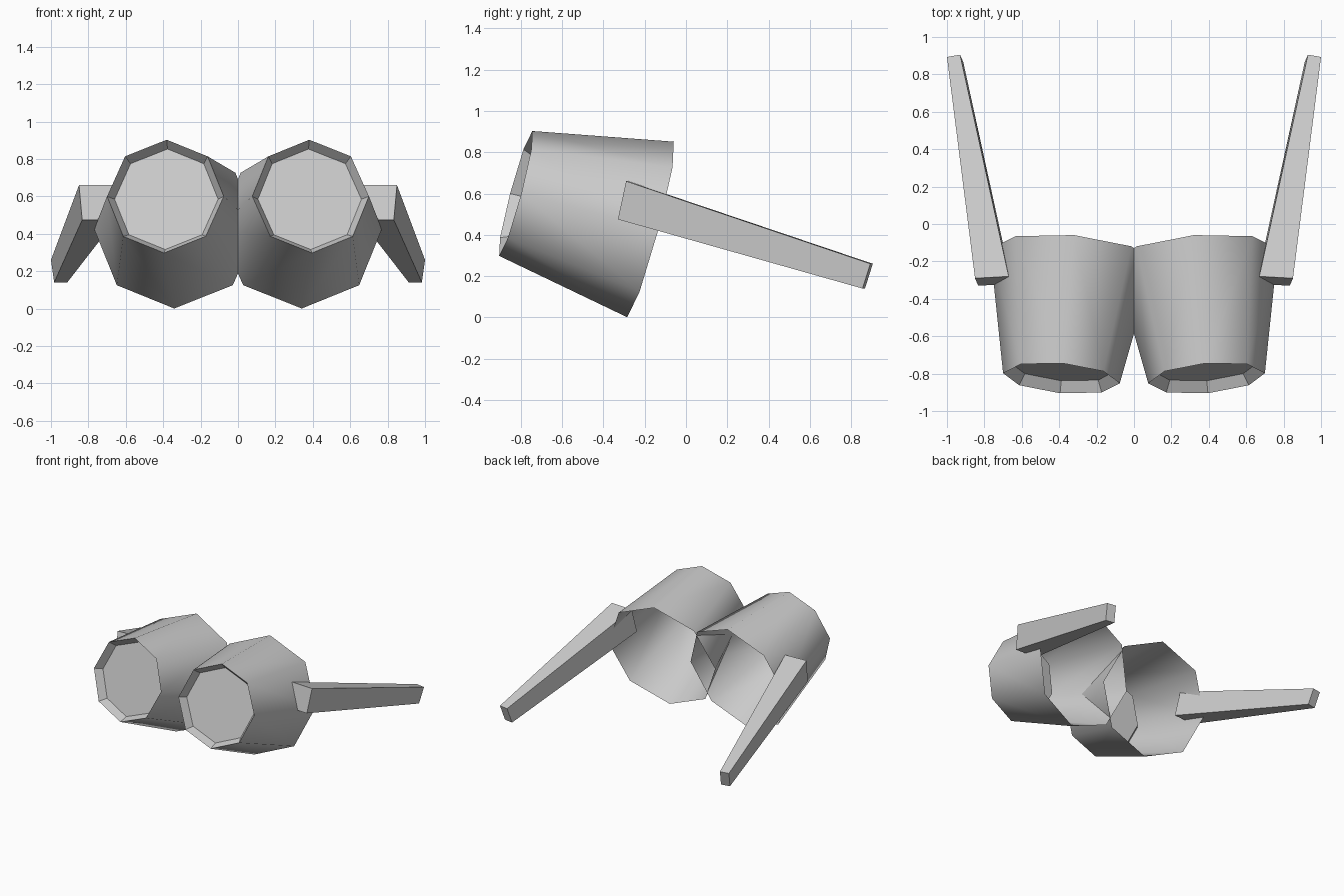
import bpy, bmesh
from math import sin, cos, pi, radians
from mathutils import Vector

if "Cube" in bpy.data.objects:
    bpy.data.objects.remove(bpy.data.objects["Cube"])


def finish(name, bm):
    """Turn a bmesh into an object mirrored across x = 0."""
    mesh = bpy.data.meshes.new(name)
    bm.to_mesh(mesh)
    bm.free()
    obj = bpy.data.objects.new(name, mesh)
    bpy.context.collection.objects.link(obj)
    obj.modifiers.new("mirror", 'MIRROR').use_axis[0] = True
    return obj


# Barrel frame: tilted upward and turned slightly outward
TILT, YAW, SIDES = radians(14.9), radians(5), 8
axis = Vector((sin(YAW) * cos(TILT), -cos(YAW) * cos(TILT), sin(TILT)))
side = Vector((cos(YAW), sin(YAW), 0))
up = axis.cross(side)
back_centre = Vector((0.331, -0.172, 0.426))

# Eye barrel: open back, tapered wall, sloped rim, recessed lens
bm = bmesh.new()
rings = []
for dist, radius in ((0, 0.44), (0.678, 0.313), (0.618, 0.278)):
    ring = []
    for i in range(SIDES):
        a = 2 * pi * i / SIDES
        ring.append(bm.verts.new(back_centre + axis * dist
                                 + (side * cos(a) + up * sin(a)) * radius))
    rings.append(ring)
for level in range(2):
    lo, hi = rings[level], rings[level + 1]
    for i in range(SIDES):
        j = (i + 1) % SIDES
        face = bm.faces.new((lo[i], lo[j], hi[j], hi[i]))
        face.smooth = level == 0
bm.faces.new(rings[2])
for i in range(SIDES):
    bm.edges.get((rings[1][i], rings[1][(i + 1) % SIDES])).smooth = False
finish("eye_barrel", bm)

# Temple arm: tapered bar from barrel side to the rear
front = [(0.67, -0.28, 0.66), (0.85, -0.29, 0.66),
         (0.833, -0.33, 0.475), (0.653, -0.32, 0.475)]
rear = [(0.93, 0.905, 0.26), (1.0, 0.893, 0.26),
        (0.983, 0.855, 0.14), (0.913, 0.867, 0.14)]
bm = bmesh.new()
f = [bm.verts.new(p) for p in front]
r = [bm.verts.new(p) for p in rear]
bm.faces.new(f)
bm.faces.new(r[::-1])
for i in range(4):
    j = (i + 1) % 4
    bm.faces.new((f[j], f[i], r[i], r[j]))
bmesh.ops.recalc_face_normals(bm, faces=bm.faces)
finish("temple_arm", bm)
